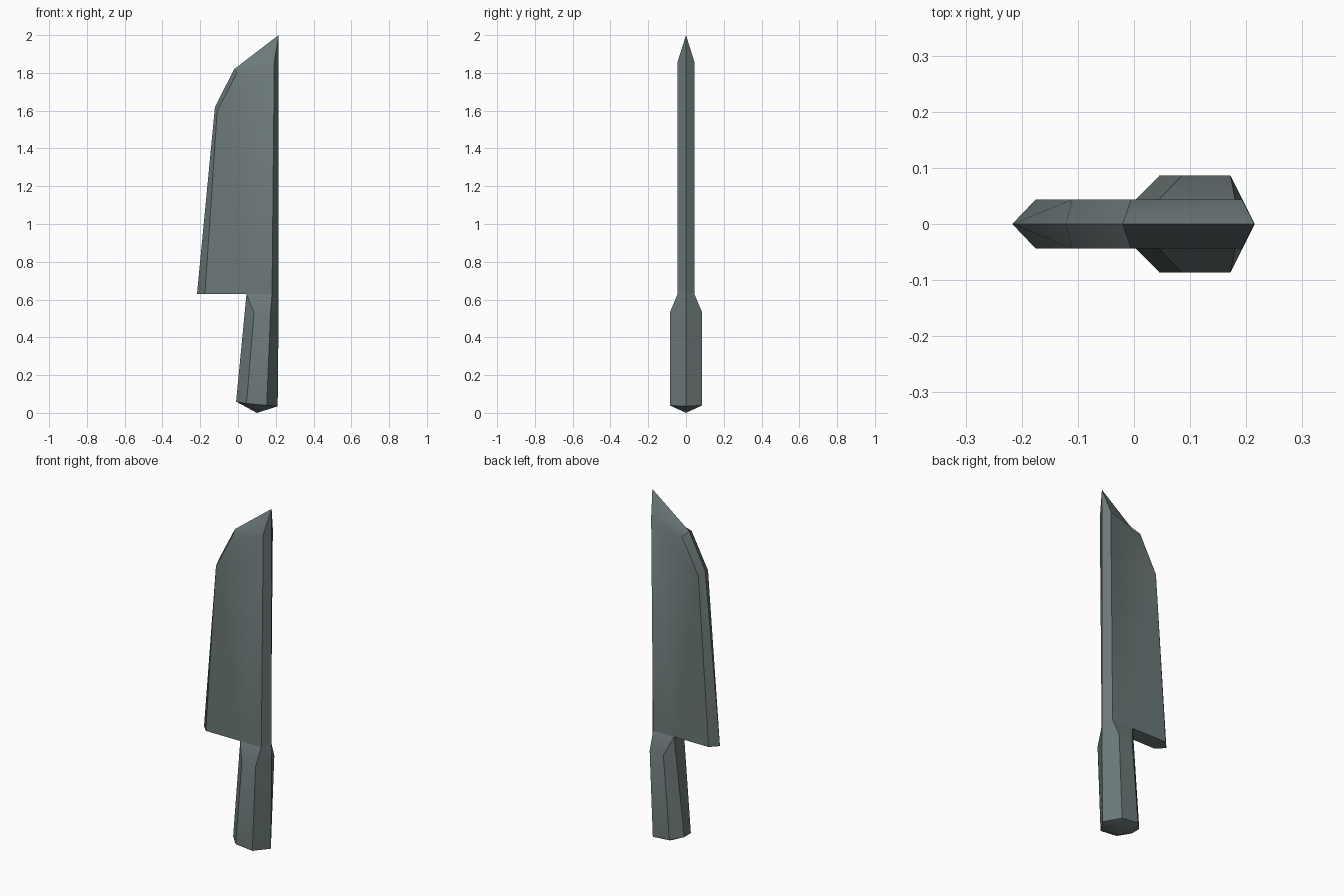
import bpy, bmesh

if "Cube" in bpy.data.objects:
    bpy.data.objects.remove(bpy.data.objects["Cube"])

steel = bpy.data.materials.new("dark grey steel")
steel.diffuse_color = (0.15, 0.188, 0.188, 1)
steel.use_nodes = True
steel.node_tree.nodes["Principled BSDF"].inputs["Base Color"].default_value = steel.diffuse_color

T = 0.044   # half thickness of the blade
W = 0.086   # half thickness of the handle


def half_part(name, points, faces):
    """Build the front (-y) half from named points, then mirror it across y."""
    bm = bmesh.new()
    v = {k: bm.verts.new((x, -y, z)) for k, (x, y, z) in points.items()}
    for f in faces:
        bm.faces.new([v[k] for k in f.split()])
    bmesh.ops.recalc_face_normals(bm, faces=bm.faces[:])
    # make sure the broad side faces the front
    big = max(bm.faces, key=lambda f: f.calc_area())
    if big.normal.y > 0:
        bmesh.ops.reverse_faces(bm, faces=bm.faces[:])
    me = bpy.data.meshes.new(name)
    bm.to_mesh(me)
    bm.free()
    me.materials.append(steel)
    ob = bpy.data.objects.new(name, me)
    bpy.context.collection.objects.link(ob)
    m = ob.modifiers.new("mirror", 'MIRROR')
    m.use_axis = (False, True, False)
    bpy.ops.object.select_all(action='DESELECT')
    ob.select_set(True)
    bpy.context.view_layer.objects.active = ob
    bpy.ops.object.modifier_apply(modifier=m.name)
    bpy.ops.object.shade_smooth_by_angle(angle=0.6)
    return ob


# Section shared by the blade and the handle
joint = {"c": (0.045, 0, 0.63), "i": (0.045, T, 0.63),
         "j": (0.18, T, 0.63), "s": (0.215, 0, 0.63)}

# Blade: e = cutting edge, b = inner border of the bevel, t = tip
half_part("blade", {
    **joint,
    "e0": (-0.217, 0, 0.63), "e1": (-0.122, 0, 1.62),
    "e2": (-0.02, 0, 1.82), "t": (0.215, 0, 2.0),
    "b0": (-0.175, T, 0.63), "b1": (-0.11, T, 1.60),
    "b2": (-0.005, T, 1.80), "b3": (0.192, T, 1.86),
}, ["e0 b0 b1 e1", "e1 b1 b2 e2", "e2 b2 b3 t",
    "b0 i j b3 b2 b1", "j s t b3", "e0 c i b0"])

# Handle: p, q = side corners, f = front corner, k = back ridge, a = end point
half_part("handle", {
    **joint,
    "p": (0.085, W, 0.53), "q": (0.172, W, 0.53), "k": (0.215, 0, 0.53),
    "c1": (-0.01, 0, 0.06), "f1": (-0.01, 0.03, 0.06),
    "p1": (0.045, W, 0.05), "q1": (0.152, W, 0.04),
    "k1": (0.21, 0, 0.035), "a": (0.1, 0, 0),
}, ["c c1 f1 i", "i f1 p1 p", "i p q j", "p p1 q1 q",
    "j q k s", "q q1 k1 k",
    "c1 a f1", "f1 a p1", "p1 a q1", "q1 a k1"])
